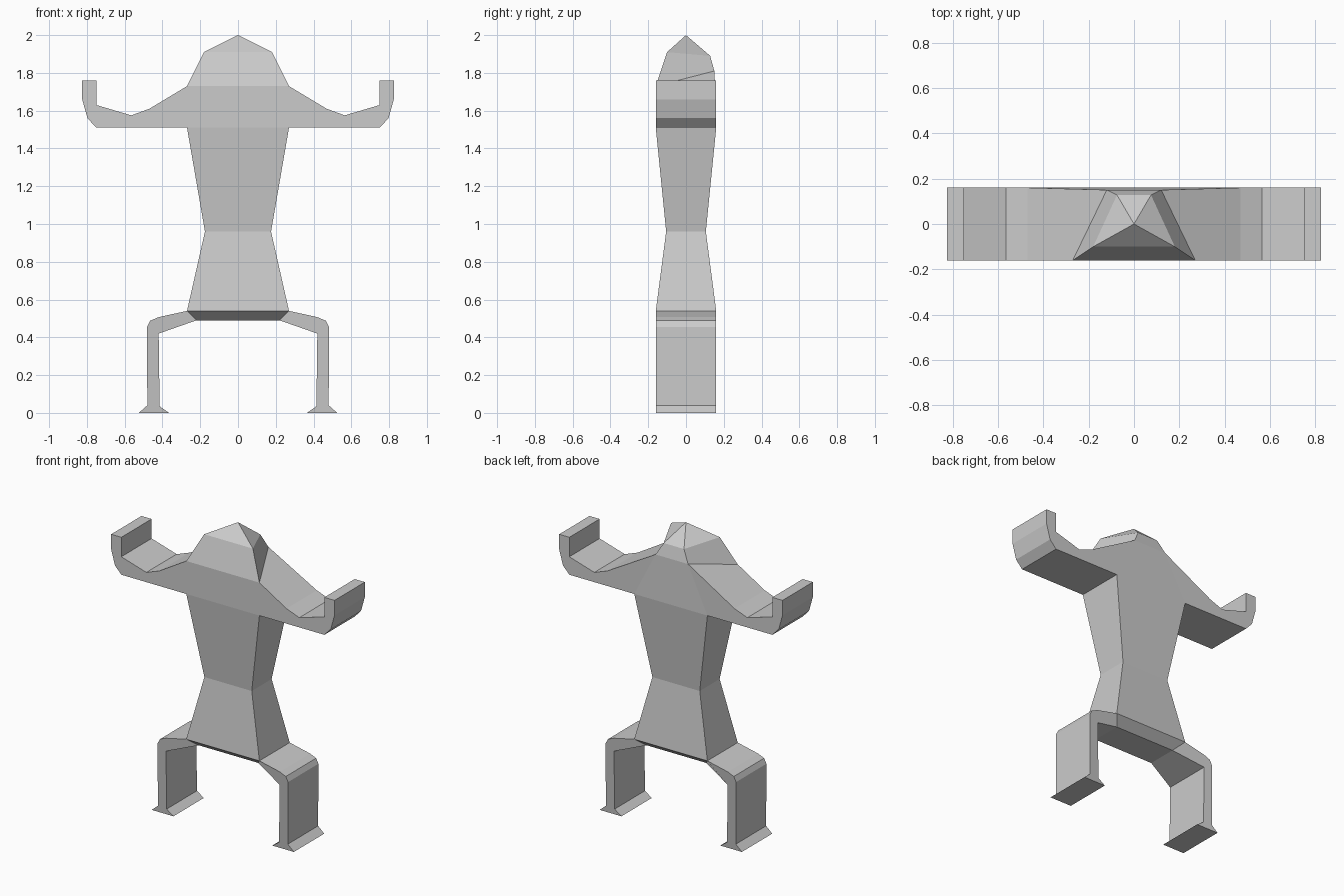
import bpy
import bmesh

default = bpy.data.objects.get("Cube")
if default:
    bpy.data.objects.remove(default, do_unlink=True)

# One plain grey for the whole figure
grey = bpy.data.materials.new("plain grey")
grey.use_nodes = True
colour = (0.6, 0.6, 0.6, 1.0)
grey.diffuse_color = colour
grey.node_tree.nodes["Principled BSDF"].inputs["Base Color"].default_value = colour

DEPTH = 0.16  # half of the body depth


def finish(bm, name, mirrored=False):
    bmesh.ops.recalc_face_normals(bm, faces=bm.faces)
    mesh = bpy.data.meshes.new(name)
    bm.to_mesh(mesh)
    bm.free()
    mesh.materials.append(grey)
    obj = bpy.data.objects.new(name, mesh)
    bpy.context.collection.objects.link(obj)
    if mirrored:
        mod = obj.modifiers.new("both_sides", "MIRROR")
        mod.use_clip = False
        mod.use_mirror_merge = False
    return obj


def limb(name, front, back):
    """Loft a front outline to a back outline; the root edge stays open."""
    bm = bmesh.new()
    f = [bm.verts.new(p) for p in front]
    b = [bm.verts.new(p) for p in back]
    bm.faces.new(f)
    bm.faces.new(b[::-1])
    for i in range(len(f) - 1):
        bm.faces.new((f[i], b[i], b[i + 1], f[i + 1]))
    return finish(bm, name, mirrored=True)


# Torso and head: four-cornered rings, (x, y, z) of the front then back corner
rings = [
    ((0.22, -0.10, 0.49), (0.22, 0.10, 0.49)),        # underside of hips
    ((0.27, -DEPTH, 0.54), (0.27, DEPTH, 0.54)),      # hips
    ((0.175, -0.105, 0.96), (0.175, 0.105, 0.96)),    # waist
    ((0.27, -DEPTH, 1.51), (0.27, DEPTH, 1.51)),      # armpits
    ((0.27, -DEPTH, 1.73), (0.12, 0.15, 1.81)),       # base of head
    ((0.18, -0.10, 1.91), (0.075, 0.128, 1.89)),      # brow
]
bm = bmesh.new()
loops = []
for (fx, fy, fz), (bx, by, bz) in rings:
    corners = [(-fx, fy, fz), (fx, fy, fz), (bx, by, bz), (-bx, by, bz)]
    loops.append([bm.verts.new(c) for c in corners])
bm.faces.new(loops[0][::-1])
for low, high in zip(loops, loops[1:]):
    for i in range(4):
        # the limbs cover the sides between armpits and head
        if low is loops[3] and i in (1, 3):
            continue
        j = (i + 1) % 4
        bm.faces.new((low[i], low[j], high[j], high[i]))
apex = bm.verts.new((0, 0, 2.0))
for i in range(4):
    bm.faces.new((loops[-1][i], loops[-1][(i + 1) % 4], apex))
finish(bm, "torso_and_head")

# Arms with raised hands, (x, z) from the armpit out and back to the neck
arm = [(0.27, 1.51), (0.75, 1.51), (0.797, 1.56), (0.825, 1.66), (0.825, 1.76),
       (0.75, 1.76), (0.75, 1.63), (0.565, 1.575), (0.47, 1.61)]
limb("arms",
     [(x, -DEPTH, z) for x, z in arm] + [rings[4][0]],
     [(x, DEPTH, z) for x, z in arm] + [rings[4][1]])

# Bent legs with flared feet, from the top of the hip round to its underside
leg = [(0.27, 0.54), (0.42, 0.507), (0.465, 0.488), (0.482, 0.455), (0.48, 0.04),
       (0.525, 0.0), (0.365, 0.0), (0.415, 0.035), (0.42, 0.42)]
limb("legs",
     [(x, -DEPTH, z) for x, z in leg] + [rings[0][0]],
     [(x, DEPTH, z) for x, z in leg] + [rings[0][1]])
